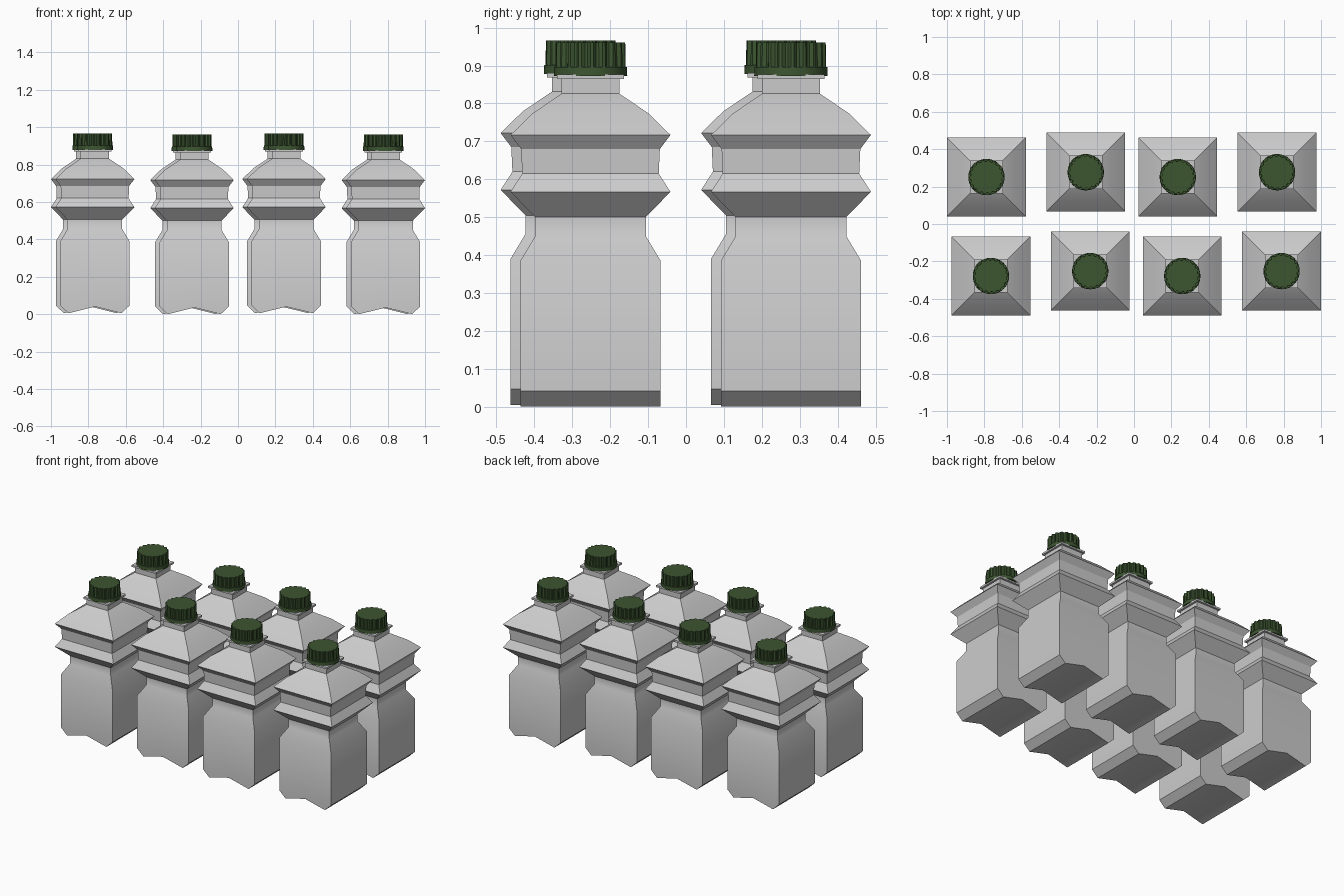
import bpy, bmesh
from math import cos, sin, pi, radians

if "Cube" in bpy.data.objects:
    bpy.data.objects.remove(bpy.data.objects["Cube"])


def finish(bm, name, angle, mat=None):
    """Smooth faces, keeping edges above the angle sharp, and return a mesh."""
    bmesh.ops.recalc_face_normals(bm, faces=bm.faces)
    for f in bm.faces:
        f.smooth = True
    for e in bm.edges:
        e.smooth = e.calc_face_angle(0) < radians(angle)
    me = bpy.data.meshes.new(name)
    bm.to_mesh(me)
    bm.free()
    if mat:
        me.materials.append(mat)
    return me


def bridge(bm, a, b):
    n = len(a)
    for i in range(n):
        j = (i + 1) % n
        bm.faces.new((a[i], a[j], b[j], b[i]))


# Square bottle: (half width, height) profile above the notched base
def bottle_mesh():
    profile = [(.185, .385), (.146, .45), (.146, .50), (.211, .567),
               (.180, .615), (.183, .68), (.211, .717), (.153, .774),
               (.076, .826), (.076, .864), (.089, .864), (.089, .876)]
    bm = bmesh.new()
    rings = [[bm.verts.new((sx * h, sy * h, z))
              for sx, sy in ((-1, -1), (1, -1), (1, 1), (-1, 1))]
             for h, z in profile]
    for a, b in zip(rings, rings[1:]):
        bridge(bm, a, b)
    bm.faces.new(rings[-1])

    # Base with a shallow groove running front to back
    base = [(-.185, .041), (-.142, 0), (0, .035), (.142, 0), (.185, .041)]
    front = [bm.verts.new((x, -.185, z)) for x, z in base]
    back = [bm.verts.new((x, .185, z)) for x, z in base]
    r = rings[0]
    bm.faces.new(front + [r[1], r[0]])
    bm.faces.new(back + [r[2], r[3]])
    bm.faces.new((front[0], back[0], r[3], r[0]))
    bm.faces.new((front[-1], back[-1], r[2], r[1]))
    for i in range(4):
        bm.faces.new((front[i], front[i + 1], back[i + 1], back[i]))
    return finish(bm, "bottle", 34)


# Screw cap: ridged crown above a plain collar
def cap_mesh(mat, teeth=18):
    bm = bmesh.new()
    n = teeth * 4

    def ring(z, outer, inner):
        return [bm.verts.new((r * cos(t), r * sin(t), z))
                for i in range(n)
                for r in [outer if i % 4 < 2 else inner]
                for t in [2 * pi * i / n]]

    rings = [ring(.873, .097, .097), ring(.896, .096, .096),
             ring(.896, .093, .085), ring(.961, .092, .084)]
    for a, b in zip(rings, rings[1:]):
        bridge(bm, a, b)
    bm.faces.new(rings[0])
    bm.faces.new(rings[-1])
    return finish(bm, "cap", 20, mat)


green = bpy.data.materials.new("dark_green")
green.diffuse_color = (.045, .09, .03, 1)
green.use_nodes = True
green.node_tree.nodes["Principled BSDF"].inputs["Base Color"].default_value = green.diffuse_color
bottle, cap = bottle_mesh(), cap_mesh(green)

# Two staggered rows of four bottles
back_x = (-.789, -.258, .234, .765)
for row, xs in (("front", [-x for x in reversed(back_x)]), ("back", back_x)):
    for i, x in enumerate(xs):
        odd = i % 2
        if row == "front":
            y = -.252 if odd else -.278
        else:
            y = .277 if odd else .251
        for part, me in (("bottle", bottle), ("cap", cap)):
            ob = bpy.data.objects.new(f"{row}_{part}_{i + 1}", me)
            ob.location = (x, y, 0 if odd else .005)
            bpy.context.collection.objects.link(ob)
